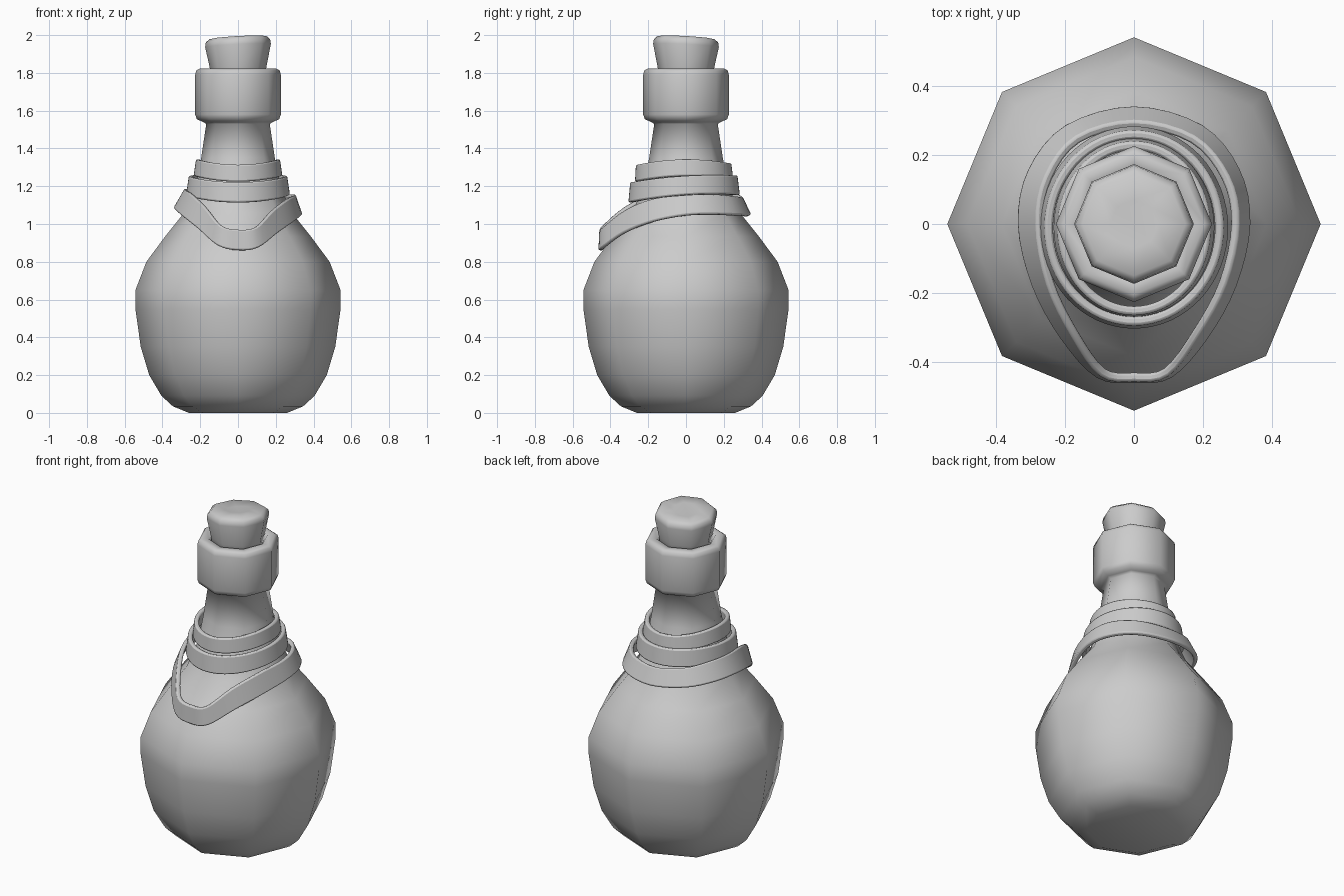
import bpy, bmesh, math
from mathutils import Vector

if "Cube" in bpy.data.objects:
    bpy.data.objects.remove(bpy.data.objects["Cube"])


def finish(name, bm, angle=None):
    bmesh.ops.recalc_face_normals(bm, faces=bm.faces)
    me = bpy.data.meshes.new(name)
    bm.to_mesh(me)
    bm.free()
    ob = bpy.data.objects.new(name, me)
    bpy.context.collection.objects.link(ob)
    bpy.ops.object.select_all(action='DESELECT')
    ob.select_set(True)
    bpy.context.view_layer.objects.active = ob
    if angle is None:
        bpy.ops.object.shade_smooth()
    else:
        bpy.ops.object.shade_smooth_by_angle(angle=math.radians(angle))
    return ob


def lathe(name, profile, wobble=None, sides=8):
    bm = bmesh.new()
    rings = []
    for r, z in profile:
        ring = []
        for i in range(sides):
            a = 2 * math.pi * i / sides
            dz = wobble(a, z) if wobble else 0
            ring.append(bm.verts.new((r * math.cos(a), r * math.sin(a), z + dz)))
        rings.append(ring)
    for a, b in zip(rings, rings[1:]):
        for i in range(sides):
            j = (i + 1) % sides
            bm.faces.new((a[i], a[j], b[j], b[i]))
    bm.faces.new(rings[0])
    bm.faces.new(rings[-1])
    return finish(name, bm)


def spline(pts, steps):
    # closed Catmull-Rom curve
    n, out = len(pts), []
    for i in range(n):
        p0, p1, p2, p3 = (pts[(i + k) % n] for k in (-1, 0, 1, 2))
        for s in range(steps):
            t = s / steps
            out.append(0.5 * (2 * p1 + (p2 - p0) * t + (2 * p0 - 5 * p1 + 4 * p2 - p3) * t * t
                              + (3 * p1 - p0 - 3 * p2 + p3) * t ** 3))
    return out


def band(name, bottom, top, thick=0.026, steps=4):
    # flat strap between two closed edge curves, given thickness inwards
    B, T = spline(bottom, steps), spline(top, steps)
    n = len(B)
    bm = bmesh.new()
    rings = []
    for i in range(n):
        tangent = B[(i + 1) % n] - B[i - 1] + T[(i + 1) % n] - T[i - 1]
        d = tangent.cross(T[i] - B[i]).normalized() * thick
        rings.append([bm.verts.new(p) for p in (B[i], T[i], T[i] - d, B[i] - d)])
    for i in range(n):
        a, b = rings[i], rings[(i + 1) % n]
        for k in range(4):
            m = (k + 1) % 4
            bm.faces.new((a[k], b[k], b[m], a[m]))
    ob = finish(name, bm, 50)
    mod = ob.modifiers.new("soft_edges", 'BEVEL')
    mod.width, mod.segments = 0.008, 2
    mod.limit_method, mod.angle_limit = 'ANGLE', math.radians(50)
    return ob


def oval(rx, y0, y1, z, side_lift, back_lift):
    pts = []
    for i in range(16):
        a = 2 * math.pi * i / 16 - math.pi / 2
        c, s = math.cos(a), math.sin(a)
        pts.append(Vector((rx * c, (y0 + y1) / 2 + (y1 - y0) / 2 * s,
                           z + side_lift * c * c + back_lift * s)))
    return pts


# bottle: round body, neck, collar and lip
lathe("bottle", [(0.26, 0), (0.345, 0.035), (0.405, 0.09), (0.47, 0.2), (0.515, 0.35),
                 (0.543, 0.55), (0.543, 0.65), (0.485, 0.80), (0.385, 0.935), (0.285, 1.06),
                 (0.225, 1.2), (0.195, 1.35), (0.168, 1.53), (0.185, 1.54), (0.218, 1.555),
                 (0.227, 1.58), (0.227, 1.79), (0.221, 1.812), (0.205, 1.822),
                 (0.165, 1.82), (0.15, 1.80), (0.14, 1.72)])

# cork with an uneven top
lathe("cork", [(0.135, 1.73), (0.15, 1.83), (0.174, 1.945), (0.17, 1.97), (0.15, 1.987),
               (0.07, 1.984)],
      lambda a, z: 0.012 * math.cos(a + math.pi / 4) if z > 1.9 else 0)

# two upper strap loops
band("strap_upper", oval(0.235, -0.27, 0.25, 1.23, 0.025, 0.005),
     oval(0.222, -0.265, 0.24, 1.318, 0.025, 0.004))
band("strap_middle", oval(0.275, -0.305, 0.285, 1.135, 0.02, 0.02),
     oval(0.26, -0.295, 0.272, 1.24, 0.015, 0.018))

# lower strap loop, drooping at the front
low = [(0, -0.463, 0.862), (0.11, -0.447, 0.876), (0.215, -0.335, 0.955), (0.30, -0.18, 1.015),
       (0.341, 0, 1.05), (0.31, 0.16, 1.055), (0.20, 0.29, 1.05), (0, 0.345, 1.05)]
high = [(0, -0.458, 0.97), (0.10, -0.442, 0.985), (0.19, -0.325, 1.075), (0.27, -0.175, 1.135),
        (0.305, 0, 1.155), (0.275, 0.14, 1.16), (0.175, 0.255, 1.15), (0, 0.30, 1.145)]


def both_sides(pts, squeeze):
    left = [(-x * (1 - squeeze * x / 0.3), y, z + 0.1 * x) for x, y, z in pts[-2:0:-1]]
    return [Vector(p) for p in pts + left]


band("strap_lower", both_sides(low, 0), both_sides(high, 0.07))
